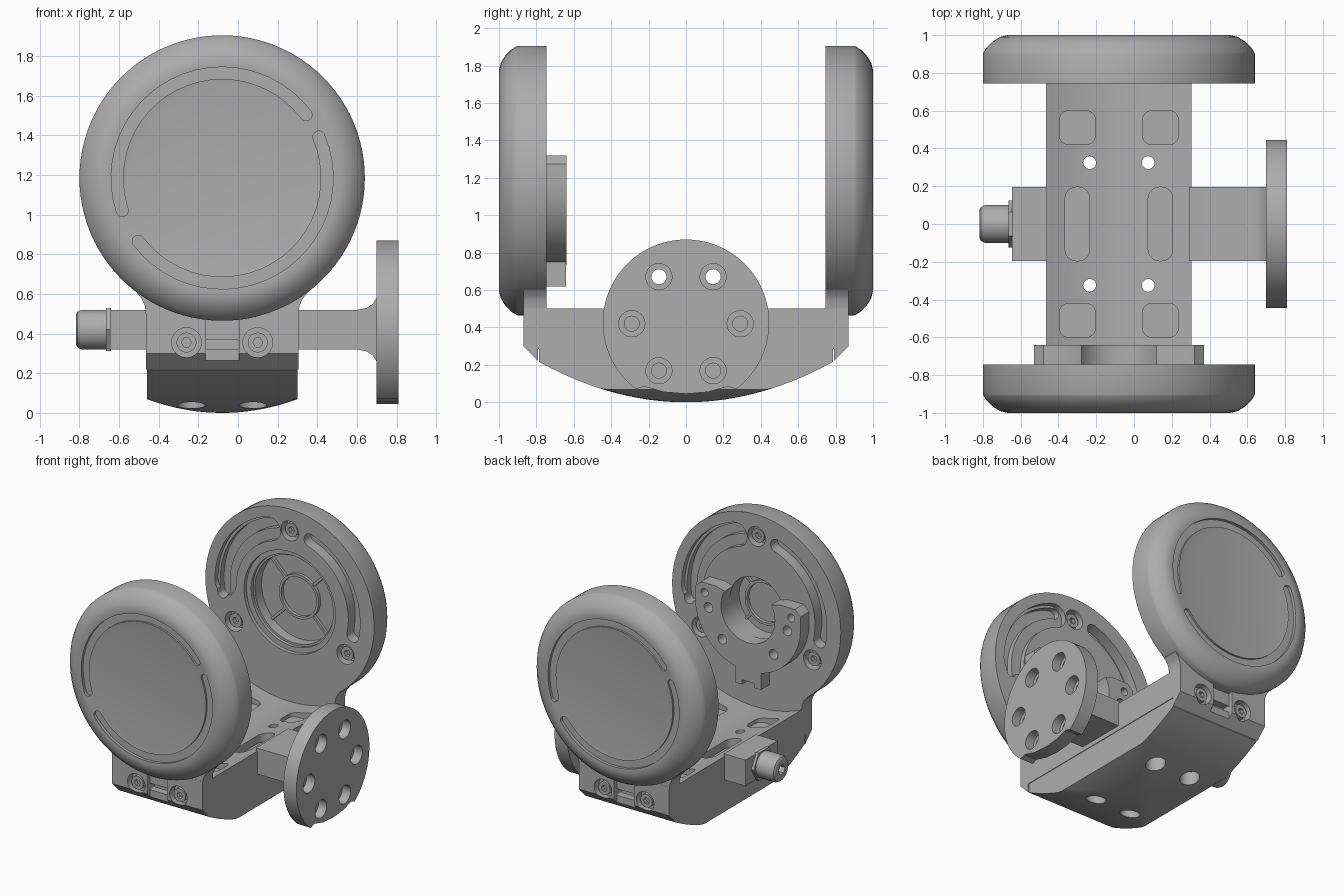
import bpy, bmesh
from math import sin, cos, pi, radians, sqrt
from mathutils import Matrix, Vector

if "Cube" in bpy.data.objects:
    bpy.data.objects.remove(bpy.data.objects["Cube"])

CX, CZ, HALF = -0.08, 1.185, 0.385   # disc axis and body half width

# One painted metal
metal = bpy.data.materials.new("machined_grey")
metal.use_nodes = True
GREY = (0.42, 0.42, 0.42, 1)
metal.diffuse_color = GREY
metal.node_tree.nodes["Principled BSDF"].inputs["Base Color"].default_value = GREY


def make(name, bm):
    bmesh.ops.recalc_face_normals(bm, faces=bm.faces[:])
    mesh = bpy.data.meshes.new(name)
    bm.to_mesh(mesh)
    bm.free()
    mesh.materials.append(metal)
    obj = bpy.data.objects.new(name, mesh)
    bpy.context.collection.objects.link(obj)
    return obj


def place(u, v, w, axis):
    return {"x": (w, u, v), "y": (u, w, v), "z": (u, v, w)}[axis]


def prism(name, pts, axis, lo, hi):
    """Extrude a closed outline along an axis."""
    bm = bmesh.new()
    a = [bm.verts.new(place(u, v, lo, axis)) for u, v in pts]
    b = [bm.verts.new(place(u, v, hi, axis)) for u, v in pts]
    bm.faces.new(a)
    bm.faces.new(b)
    for i in range(len(pts)):
        j = (i + 1) % len(pts)
        bm.faces.new((a[i], a[j], b[j], b[i]))
    return make(name, bm)


def lathe(name, profile, axis, u=0, v=0, n=96):
    """Turn a (radius, height) profile round an axis."""
    bm = bmesh.new()
    rings = []
    for r, w in profile:
        count = n if r > 0 else 1
        rings.append([bm.verts.new(place(u + r * cos(2 * pi * k / n), v + r * sin(2 * pi * k / n), w, axis))
                      for k in range(count)])
    for p, q in zip(rings, rings[1:]):
        for k in range(n):
            m = (k + 1) % n
            corners = [p[k % len(p)], p[m % len(p)], q[m % len(q)], q[k % len(q)]]
            bm.faces.new(list(dict.fromkeys(corners)))
    return make(name, bm)


def arc(r, a0, a1, n=24, u=0, v=0):
    return [(u + r * cos(radians(a0 + (a1 - a0) * i / n)),
             v + r * sin(radians(a0 + (a1 - a0) * i / n))) for i in range(n + 1)]


def circle(u, v, r, n=32):
    return arc(r, 0, 360, n, u, v)[:-1]


def band(r0, r1, a0, a1):
    """Curved slot outline with round ends."""
    mid, half = (r0 + r1) / 2, (r1 - r0) / 2
    ends = [(mid * cos(radians(a)), mid * sin(radians(a))) for a in (a0, a1)]
    return (arc(r1, a0, a1) + arc(half, a1, a1 + 180, 10, *ends[1])[1:-1]
            + arc(r0, a1, a0) + arc(half, a0 + 180, a0 + 360, 10, *ends[0])[1:-1])


def rounded(u, v, w, h, r):
    pts = []
    for a, su, sv in ((0, 1, 1), (90, -1, 1), (180, -1, -1), (270, 1, -1)):
        pts += arc(r, a, a + 90, 6, u + su * (w / 2 - r), v + sv * (h / 2 - r))
    return pts


def cut(obj, pts, axis, lo, hi):
    tool = prism("cutter", pts, axis, lo, hi)
    mod = obj.modifiers.new("cut", "BOOLEAN")
    mod.operation, mod.solver, mod.object = "DIFFERENCE", "EXACT", tool
    bpy.context.view_layer.objects.active = obj
    bpy.ops.object.modifier_apply(modifier=mod.name)
    bpy.data.objects.remove(tool)


def bolt(name, u, v, r, axis, base, top):
    """Socket bolt whose head ends at top."""
    head = prism(name, circle(u, v, r), axis, base, top)
    deep = top + (base - top) * 0.5
    cut(head, circle(u, v, r * 0.5, 6), axis, deep, top + (top - base))
    return head


# Discs, built facing -y round the origin, then placed
def disc(side, recess):
    rim = [(0, -.982), (.47, -.985), (.55, -.997), (.59, -1), (.63, -.99), (.67, -.965),
           (.70, -.935), (.715, -.912), (.72, -.9), (.72, -.745)]
    parts = [lathe(side + "_disc", rim + recess, "y")]
    shell = parts[0]
    for a0, a1 in ((37, 198), (-143, 23)):
        cut(shell, band(.5, .56, a0, a1), "y", -1.1, -.975)
    # Pockets and bolts on the inner face
    cut(shell, band(.46, .64, 0, 72), "y", -.785, -.6)
    cut(shell, band(.54, .62, -8, 75), "y", -.83, -.6)
    cut(shell, band(.5, .6, 108, 192), "y", -.83, -.6)
    for i, a in enumerate((90, 210, 330)):
        u, v = .55 * cos(radians(a)), .55 * sin(radians(a))
        cut(shell, circle(u, v, .075), "y", -.82, -.6)
        parts.append(bolt(f"{side}_disc_bolt_{i}", u, v, .052, "y", -.83, -.765))
    # Spoked window at the bottom of the recess
    floor, reach = recess[-1][1], recess[-2][0]
    hub = [(.15, floor - .01), (.15, floor + .025), (.17, floor + .025), (.17, floor - .01)]
    parts.append(lathe(side + "_hub_ring", hub + hub[:1], "y", n=48))
    for i in range(4):
        spoke = prism(f"{side}_spoke_{i}", [(.16, -.01), (reach, -.01), (reach, .01), (.16, .01)],
                      "y", floor - .01, floor + .02)
        spoke.data.transform(Matrix.Rotation(pi / 2 * i + pi / 4, 4, "Y"))
        parts.append(spoke)
    return parts


front = disc("front", [(.235, -.745), (.235, -.87), (0, -.87)])
back = disc("back", [(.39, -.745), (.39, -.775), (.35, -.775), (.35, -.8), (.335, -.8), (.335, -.88), (0, -.88)])

# Horseshoe bracket on the front disc
outline = (arc(.23, 30, -210, 40) + [(-.27, .135), (-.40, .135), (-.45, .09)]
           + arc(.45, 180, 360, 40) + [(.45, .09), (.40, .135), (.27, .135)])
shoe = prism("horseshoe_bracket", outline, "y", -.75, -.64)
for a in (-8, -50, -130, -172):
    cut(shoe, circle(.34 * cos(radians(a)), .34 * sin(radians(a)), .037, 20), "y", -.74, -.5)
for s in (-1, 1):
    cut(shoe, circle(s * .37, .06, .03, 20), "y", -.74, -.5)
tab = prism("bracket_tab", [(-.11, -.565), (-.05, -.565), (-.05, -.53), (.05, -.53),
                            (.05, -.565), (.11, -.565), (.11, -.4), (-.11, -.4)], "y", -.75, -.642)
front += [shoe, tab]

for group, turn in ((front, 0), (back, pi)):
    for obj in group:
        obj.data.transform(Matrix.Translation(Vector((CX, 0, CZ))) @ Matrix.Rotation(turn, 4, "Z"))

# Body: side profile with a shallow channel along the top
half = [(.79, .285), (.79, .22), (.87, .30), (.87, .52), (.745, .52), (.745, .5)]
profile = half + [(-y, z) for y, z in reversed(half)]
body = prism("body", profile, "x", CX - HALF, CX + HALF)
cut(body, circle(CX, 1.387, .967, 160), "y", -.745, .745)
necks = [(.385, .5), (.39, .54), (.405, .575), (.43, .605), (.43, .7)]
neck = [(CX + x, z) for x, z in necks] + [(CX - x, z) for x, z in reversed(necks)]

# Rounded cover under the body
bm = bmesh.new()
bmesh.ops.create_grid(bm, x_segments=24, y_segments=48, size=1)
for v in bm.verts:
    dx, y = v.co.x * .38, v.co.y * .787
    v.co = (CX + dx, y, max(.35 * y * y, .48 * dx * dx))
lid = bmesh.ops.extrude_face_region(bm, geom=bm.faces[:])["geom"]
for v in lid:
    if isinstance(v, bmesh.types.BMVert):
        v.co.z = .285
cover = make("bottom_cover", bm)

# Top pockets and through holes
for x in (-.30, .14):
    for y in (-.51, .51):
        cut(body, rounded(x, y, .19, .18, .05), "z", .40, .7)
    cut(body, rounded(x, 0, .13, .39, .06), "z", .37, .7)
for x in (-.235, .075):
    for y in (-.325, .325):
        for part in (body, cover):
            cut(part, circle(x, y, .034, 24), "z", -.1, .7)
        cut(cover, circle(x, y, .07), "z", -.1, .13)

# End faces: centre notch, bolts and necks
for side, s in (("front", -1), ("back", 1)):
    cut(body, [(CX - .085, .1), (CX + .085, .1), (CX + .085, .49), (CX - .085, .49)], "y",
        *sorted((s * .835, s * 1.1)))
    cut(body, rounded(CX, .345, .17, .05, .01), "y", *sorted((s * .78, s * 1.1)))
    for i, x in enumerate((CX - .18, CX + .18)):
        cut(body, circle(x, .355, .075), "y", *sorted((s * .81, s * 1.1)))
        bolt(f"{side}_body_bolt_{i}", x, .355, .05, "y", s * .8, s * .855)
    prism(side + "_neck", neck, "y", *sorted((s * .745, s * .869)))

# Left arm flaring into a bolted flange
flare = [(.29, .1), (.6, .1), (.65, .11), (.68, .13), (.705, .17)]
arm = [(x, .42 + z) for x, z in flare] + [(x, .42 - z) for x, z in reversed(flare)]
prism("left_arm", arm, "y", -.195, .195)
rim = arc(.445, -53, 233, 90, 0, .425) + [(-.225, .085), (-.12, .055), (0, .045), (.12, .055), (.225, .085)]
flange = prism("flange", rim, "x", .70, .81)
for k in range(6):
    y, z = .29 * cos(pi / 3 * k), .42 + .29 * sin(pi / 3 * k)
    cut(flange, circle(y, z, .04), "x", .6, .9)
    cut(flange, circle(y, z, .07), "x", .74, .9)

# Right arm and knob
prism("right_arm", [(-.645, .32), (-.46, .32), (-.46, .52), (-.645, .52)], "y", -.195, .195)
prism("knob_washer", circle(0, .42, .125, 6), "x", -.665, -.64)
knob = lathe("knob", [(0, -.65), (.1, -.65), (.1, -.79), (.09, -.81), (.075, -.818), (0, -.818)],
             "x", 0, .42, 40)
cut(knob, circle(0, .42, .04, 6), "x", -1, -.77)

# Smooth round surfaces, keep machined edges
bpy.ops.object.select_all(action="DESELECT")
for obj in bpy.context.scene.objects:
    if obj.type == "MESH":
        obj.select_set(True)
        bpy.context.view_layer.objects.active = obj
bpy.ops.object.shade_smooth_by_angle(angle=radians(28))
